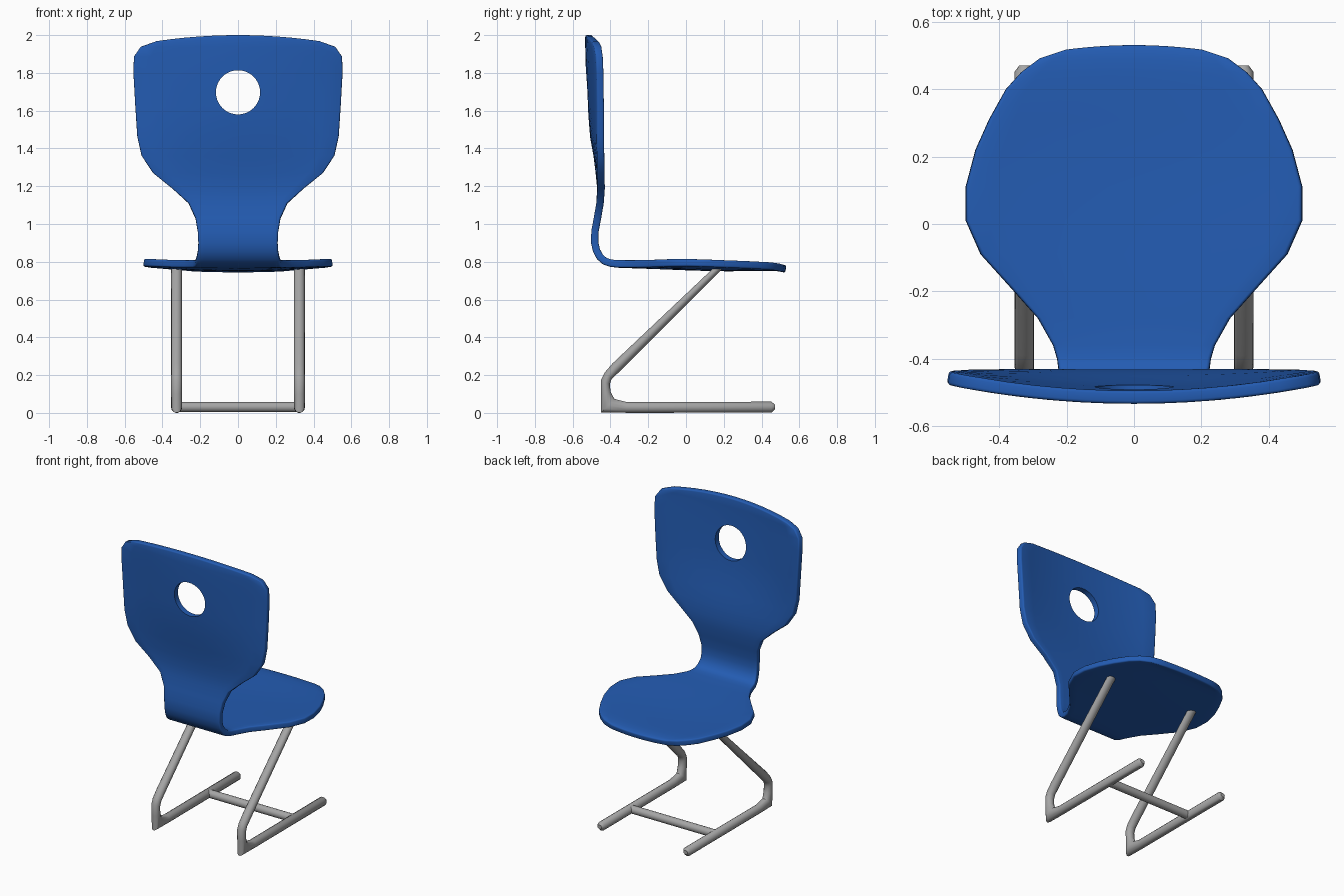
import bpy, bmesh, math
from mathutils import Vector

if "Cube" in bpy.data.objects:
    bpy.data.objects.remove(bpy.data.objects["Cube"])


def material(name, rgb):
    m = bpy.data.materials.new(name)
    m.diffuse_color = (*rgb, 1)
    m.use_nodes = True
    m.node_tree.nodes["Principled BSDF"].inputs["Base Color"].default_value = m.diffuse_color
    return m


BLUE = material("blue shell", (0.017, 0.107, 0.45))
GREY = material("grey metal", (0.38, 0.38, 0.38))


def make_object(name, bm, mat):
    bmesh.ops.recalc_face_normals(bm, faces=bm.faces)
    me = bpy.data.meshes.new(name)
    bm.to_mesh(me)
    bm.free()
    ob = bpy.data.objects.new(name, me)
    bpy.context.collection.objects.link(ob)
    me.materials.append(mat)
    return ob


def activate(ob):
    bpy.ops.object.select_all(action='DESELECT')
    ob.select_set(True)
    bpy.context.view_layer.objects.active = ob


def smooth(ob, angle=40):
    activate(ob)
    bpy.ops.object.shade_smooth_by_angle(angle=math.radians(angle))


# Shell stations from top of backrest to seat front: y, z, half width, dish
STATIONS = [
    (-.514, 1.968, .43, .055), (-.514, 1.938, .513, .055), (-.513, 1.885, .549, .055),
    (-.510, 1.80, .552, .055), (-.501, 1.62, .542, .05), (-.488, 1.46, .532, .038),
    (-.470, 1.36, .51, .022), (-.459, 1.27, .45, .012), (-.451, 1.19, .35, .005),
    (-.455, 1.11, .262, 0), (-.469, 1.03, .225, 0), (-.482, .96, .213, 0),
    (-.483, .90, .21, 0), (-.474, .86, .212, 0), (-.456, .826, .218, 0),
    (-.430, .803, .224, 0), (-.40, .793, .228, 0), (-.36, .788, .24, .005),
    (-.28, .785, .285, .015), (-.19, .782, .365, .02), (-.09, .778, .455, .025),
    (.01, .774, .499, .027), (.11, .771, .499, .027), (.22, .769, .47, .027),
    (.31, .770, .43, .025), (.40, .771, .38, .02), (.45, .771, .335, .018),
    (.49, .769, .28, .01), (.515, .764, .20, 0),
]
COLS = 12

bm = bmesh.new()
rows = []
for i, (y, z, w, dish) in enumerate(STATIONS):
    a, b = STATIONS[max(i - 1, 0)], STATIONS[min(i + 1, len(STATIONS) - 1)]
    t = Vector((0, b[0] - a[0], b[1] - a[1])).normalized()
    n = Vector((0, -t.z, t.y))
    bulge = -.032 if i == 0 else .014 if i == len(STATIONS) - 1 else 0
    row = []
    for k in range(COLS + 1):
        u = 2 * k / COLS - 1
        p = Vector((u * w, y, z)) + n * dish * (u * w / .55) ** 2 + t * bulge * (1 - u * u)
        row.append(bm.verts.new(p))
    rows.append(row)
for r0, r1 in zip(rows, rows[1:]):
    for k in range(COLS):
        bm.faces.new((r0[k], r0[k + 1], r1[k + 1], r1[k]))
shell = make_object("seat_and_backrest", bm, BLUE)

# Grip hole cutter
bpy.ops.mesh.primitive_cylinder_add(vertices=40, radius=.117, depth=.4,
                                    location=(0, -.5, 1.697), rotation=(math.pi / 2, 0, 0))
cutter = bpy.context.object
cutter.name = "grip_hole_cutter"
cutter.hide_render = True
cutter.data.materials.append(BLUE)

sol = shell.modifiers.new("thickness", 'SOLIDIFY')
sol.thickness, sol.offset = .039, 0
bev = shell.modifiers.new("round edge", 'BEVEL')
bev.width, bev.segments = .012, 3
bev.limit_method, bev.angle_limit = 'ANGLE', math.radians(50)
cut = shell.modifiers.new("grip hole", 'BOOLEAN')
cut.object, cut.operation, cut.solver = cutter, 'DIFFERENCE', 'EXACT'
activate(shell)
bpy.ops.object.convert(target='MESH')
bpy.data.objects.remove(cutter)
smooth(shell)

# Leg sections in side view: outer (y, z) then inner (y, z), and half width
LEG = [
    (.47, .018, .47, .045, .016), (.452, 0, .452, .06, .029), (-.315, 0, -.315, .058, .029),
    (-.45, 0, -.378, .075, .029), (-.45, .10, -.398, .11, .029), (-.45, .175, -.403, .15, .029),
    (-.43, .215, -.394, .178, .029), (-.39, .262, -.36, .21, .029), (.15, .772, .20, .768, .029),
]
SIDES = 14


def leg(name, x):
    bm = bmesh.new()
    rings = []
    for oy, oz, iy, iz, hw in LEG:
        c = Vector((x, (oy + iy) / 2, (oz + iz) / 2))
        h = Vector((0, (iy - oy) / 2, (iz - oz) / 2))
        rings.append([bm.verts.new(c + h * math.sin(2 * math.pi * k / SIDES)
                                   + Vector((hw * math.cos(2 * math.pi * k / SIDES), 0, 0)))
                      for k in range(SIDES)])
    for a, b in zip(rings, rings[1:]):
        for k in range(SIDES):
            j = (k + 1) % SIDES
            bm.faces.new((a[k], a[j], b[j], b[k]))
    bm.faces.new(rings[0])
    bm.faces.new(rings[-1])
    smooth(make_object(name, bm, GREY))


for name, sx in (("left_leg", -1), ("right_leg", 1)):
    leg(name, .325 * sx)

# Cross bar between the floor runners
bpy.ops.mesh.primitive_cylinder_add(vertices=14, radius=.027, depth=.64,
                                    location=(0, .14, .031), rotation=(0, math.pi / 2, 0))
bar = bpy.context.object
bar.name = "cross_bar"
bar.data.materials.append(GREY)
smooth(bar)
